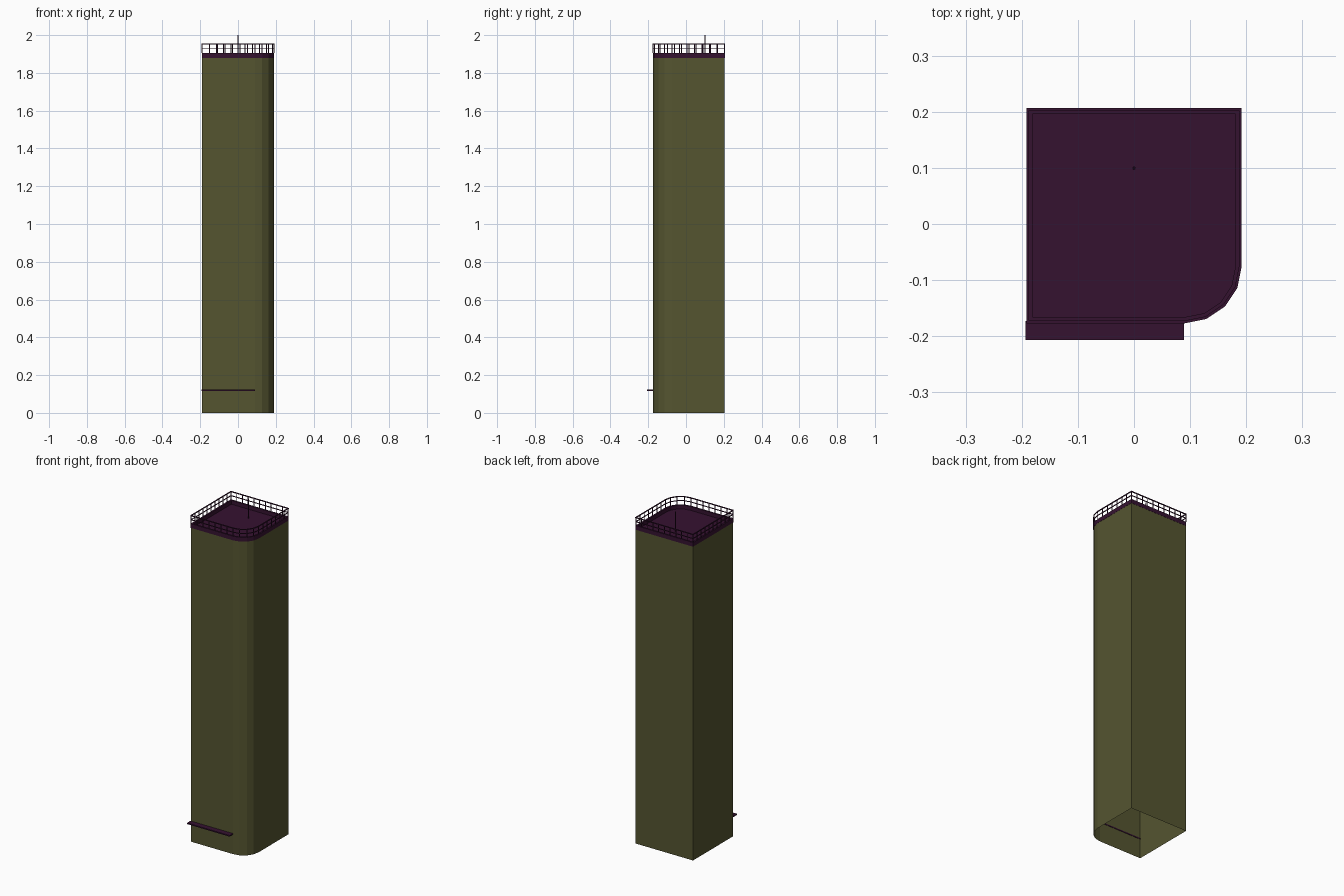
import bpy, bmesh, math
from mathutils import Vector

if "Cube" in bpy.data.objects:
    bpy.data.objects.remove(bpy.data.objects["Cube"])

X0, X1, Y0, Y1, R = -0.19, 0.19, -0.175, 0.205, 0.10


def material(name, color):
    m = bpy.data.materials.new(name)
    m.diffuse_color = color
    m.use_nodes = True
    m.node_tree.nodes["Principled BSDF"].inputs["Base Color"].default_value = m.diffuse_color
    return m


olive = material("olive_wall", (0.09, 0.09, 0.03, 1))
plum = material("plum_trim", (0.036, 0.006, 0.03, 1))


def outline(off=0.0):
    """Footprint with a rounded front right corner, grown by off."""
    pts = [(X0 - off, Y1 + off), (X0 - off, Y0 - off)]
    for i in range(5):
        a = math.radians(-90 + 22.5 * i)
        pts.append((X1 - R + (R + off) * math.cos(a), Y0 + R + (R + off) * math.sin(a)))
    return pts + [(X1 + off, Y1 + off)]


def finish(bm, name, mat):
    me = bpy.data.meshes.new(name)
    bm.to_mesh(me)
    bm.free()
    me.materials.append(mat)
    ob = bpy.data.objects.new(name, me)
    bpy.context.collection.objects.link(ob)
    return ob


def loft(name, loops, mat, closed=False):
    """Joins successive (offset, z) footprint loops."""
    bm = bmesh.new()
    rings = [[bm.verts.new((x, y, z)) for x, y in outline(o)] for o, z in loops]
    n = len(rings[0])
    pairs = list(zip(rings, rings[1:]))
    if closed:
        pairs.append((rings[-1], rings[0]))
    for a, b in pairs:
        for i in range(n):
            j = (i + 1) % n
            bm.faces.new((a[i], a[j], b[j], b[i]))
    return finish(bm, name, mat)


def band(name, o0, o1, z0, z1):
    return loft(name, [(o1, z0), (o1, z1), (o0, z1), (o0, z0)], plum, True)


# Tower walls, open underneath
loft("tower_walls", [(0, 0), (0, 1.88)], olive)

# Flat roof
bm = bmesh.new()
bm.faces.new([bm.verts.new((x, y, 1.882)) for x, y in outline()])
finish(bm, "roof", plum)

# Parapet and the two rails above it
band("parapet", -0.009, 0.001, 1.88, 1.905)
band("middle_rail", -0.0025, 0.0015, 1.926, 1.930)
band("top_rail", -0.003, 0.002, 1.950, 1.955)

# Railing posts, evenly spaced along each straight run and round the corner
pts = [Vector(p) for p in outline(-0.0005)]
spots = []
for i, p in enumerate(pts):
    q = pts[(i + 1) % len(pts)]
    steps = max(1, round((q - p).length / 0.039))
    spots += [p.lerp(q, k / steps) for k in range(steps)]
bm = bmesh.new()
for s in spots:
    r = bmesh.ops.create_cone(bm, cap_ends=True, segments=8, radius1=0.0025,
                              radius2=0.0025, depth=0.05)
    bmesh.ops.translate(bm, verts=r["verts"], vec=(s.x, s.y, 1.929))
finish(bm, "railing_posts", plum)

# Antenna mast
bm = bmesh.new()
bmesh.ops.create_cone(bm, cap_ends=True, segments=8, radius1=0.003, radius2=0.002, depth=0.118)
bmesh.ops.translate(bm, verts=bm.verts, vec=(0, 0.1, 1.941))
finish(bm, "antenna", plum)

# Entrance canopy
bm = bmesh.new()
bmesh.ops.create_cube(bm, size=1)
bmesh.ops.scale(bm, verts=bm.verts, vec=(0.282, 0.034, 0.007))
bmesh.ops.translate(bm, verts=bm.verts, vec=(-0.052, -0.190, 0.12))
finish(bm, "entrance_canopy", plum)

# Consistent outward normals
for ob in bpy.context.collection.objects:
    bm = bmesh.new()
    bm.from_mesh(ob.data)
    bmesh.ops.recalc_face_normals(bm, faces=bm.faces)
    bm.to_mesh(ob.data)
    bm.free()
